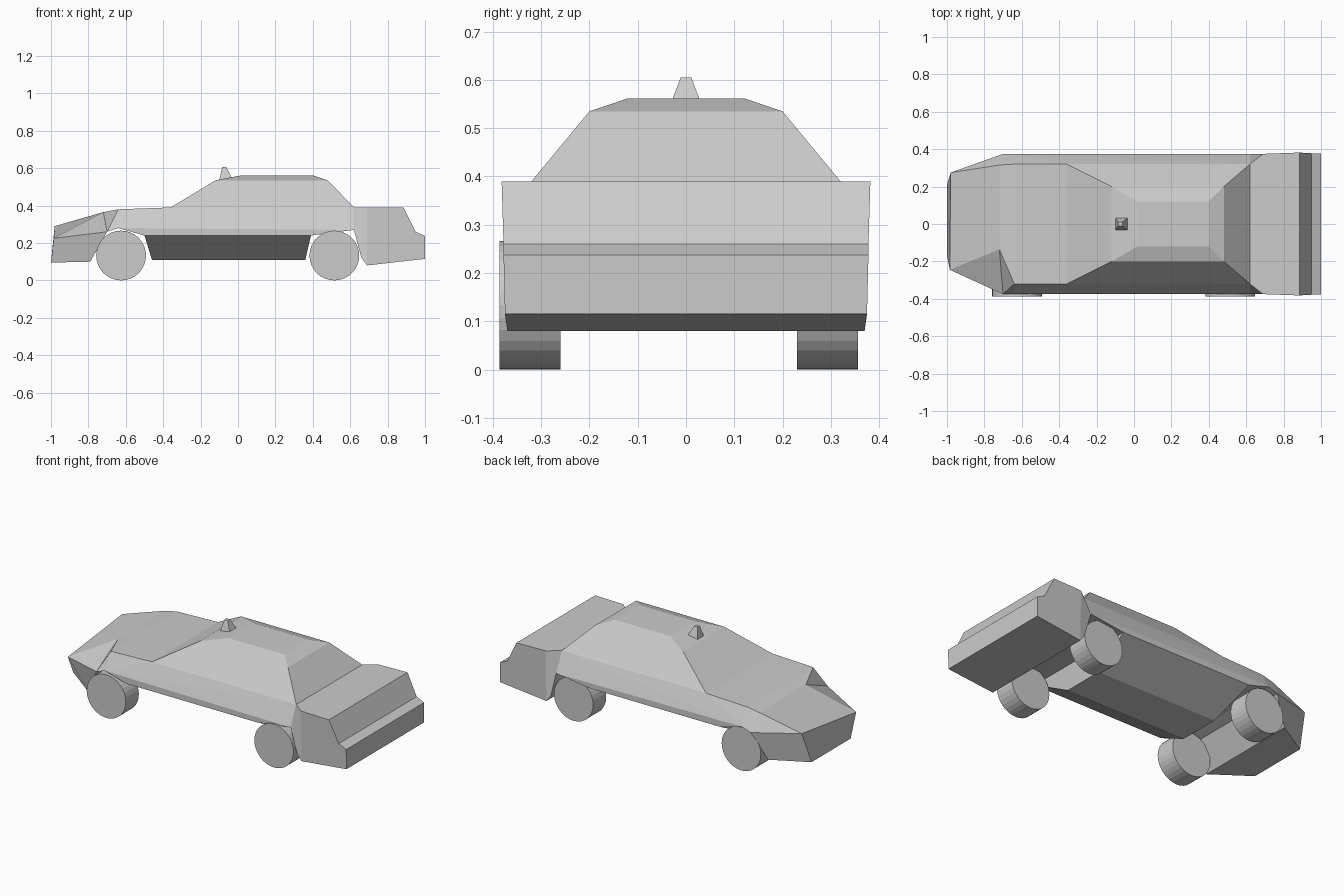
import bpy, bmesh
from math import pi
from mathutils import Matrix

cube = bpy.data.objects.get("Cube")
if cube:
    bpy.data.objects.remove(cube, do_unlink=True)

grey = bpy.data.materials.new("plain_grey")
grey.use_nodes = True
GREY = (0.6, 0.6, 0.6, 1)
grey.diffuse_color = GREY
grey.node_tree.nodes["Principled BSDF"].inputs["Base Color"].default_value = GREY


def finish(name, bm):
    bmesh.ops.recalc_face_normals(bm, faces=bm.faces)
    mesh = bpy.data.meshes.new(name)
    bm.to_mesh(mesh)
    bm.free()
    mesh.materials.append(grey)
    obj = bpy.data.objects.new(name, mesh)
    bpy.context.collection.objects.link(obj)
    return obj


def hull(name, half):
    """Convex block from points mirrored across y."""
    bm = bmesh.new()
    for x, y, z in half:
        for s in (1, -1):
            bm.verts.new((x, s * y, z))
    bmesh.ops.convex_hull(bm, input=bm.verts)
    bmesh.ops.dissolve_limit(bm, angle_limit=0.02, verts=bm.verts, edges=bm.edges)
    return finish(name, bm)


def prism(name, outline):
    """Side outline of (x, z, half width) joined across the car."""
    bm = bmesh.new()
    left = [bm.verts.new((x, w, z)) for x, z, w in outline]
    right = [bm.verts.new((x, -w, z)) for x, z, w in outline]
    bm.faces.new(left)
    bm.faces.new(right)
    for i in range(len(left)):
        j = (i + 1) % len(left)
        bm.faces.new((left[i], left[j], right[j], right[i]))
    return finish(name, bm)


# Cabin with windscreen, rear window and bevelled roof
hull("cabin", [(-0.36, 0.32, 0.39), (0.62, 0.32, 0.39),
               (-0.12, 0.2, 0.535), (0.48, 0.2, 0.535),
               (0.02, 0.12, 0.562), (0.4, 0.12, 0.562)])

# Door panels and the sill tapering in underneath
hull("door_body", [(-0.64, 0.32, 0.38), (-0.36, 0.32, 0.39), (0.62, 0.32, 0.39),
                   (-0.64, 0.375, 0.28), (-0.56, 0.375, 0.27), (-0.5, 0.375, 0.24),
                   (0.39, 0.375, 0.24), (0.43, 0.375, 0.265), (0.62, 0.375, 0.27)])
hull("sill", [(-0.5, 0.375, 0.24), (0.39, 0.375, 0.24),
              (-0.46, 0.13, 0.11), (0.36, 0.13, 0.11)])

# Tail
prism("rear_shoulder", [(0.62, 0.39, 0.32), (0.69, 0.39, 0.375), (0.69, 0.08, 0.37),
                        (0.66, 0.12, 0.37), (0.62, 0.27, 0.375)])
prism("boot", [(0.69, 0.39, 0.375), (0.885, 0.39, 0.382), (0.95, 0.26, 0.378),
               (1.0, 0.237, 0.378), (1.0, 0.115, 0.375), (0.69, 0.08, 0.37)])

# Nose with the right corner crumpled
P = dict(
    A=(-0.98, 0.275, 0.29), B=(-0.985, -0.245, 0.225),
    C=(-0.72, 0.315, 0.365), D=(-0.72, -0.135, 0.365),
    E=(-0.64, 0.32, 0.38), F=(-0.64, -0.32, 0.38),
    G=(-0.70, 0.375, 0.26), H=(-0.70, -0.375, 0.26),
    I=(-1.0, 0.21, 0.095), J=(-1.0, -0.17, 0.095),
    K=(-0.79, 0.33, 0.1), L=(-0.79, -0.33, 0.1),
    M=(-0.64, 0.375, 0.28), N=(-0.64, -0.375, 0.28))
bm = bmesh.new()
V = {k: bm.verts.new(p) for k, p in P.items()}
for face in "ABDC CDFE ACG CEMG AGKI AIJB BJLH BHD DHF HNF IKLJ KGHL GMNH EFNM".split():
    bm.faces.new([V[k] for k in face])
finish("nose", bm)

# Roof beacon
hull("roof_beacon", [(-0.1, 0.032, 0.535), (-0.035, 0.032, 0.55),
                     (-0.085, 0.011, 0.605), (-0.062, 0.011, 0.605)])

# Wheels
for end, x in (("front", -0.625), ("rear", 0.515)):
    for side, y in (("left", 0.293), ("right", -0.323)):
        bm = bmesh.new()
        bmesh.ops.create_cone(bm, cap_ends=True, segments=32, radius1=0.133,
                              radius2=0.133, depth=0.127,
                              matrix=Matrix.Translation((x, y, 0.133)) @ Matrix.Rotation(pi / 2, 4, "X"))
        finish(f"{end}_{side}_wheel", bm)
